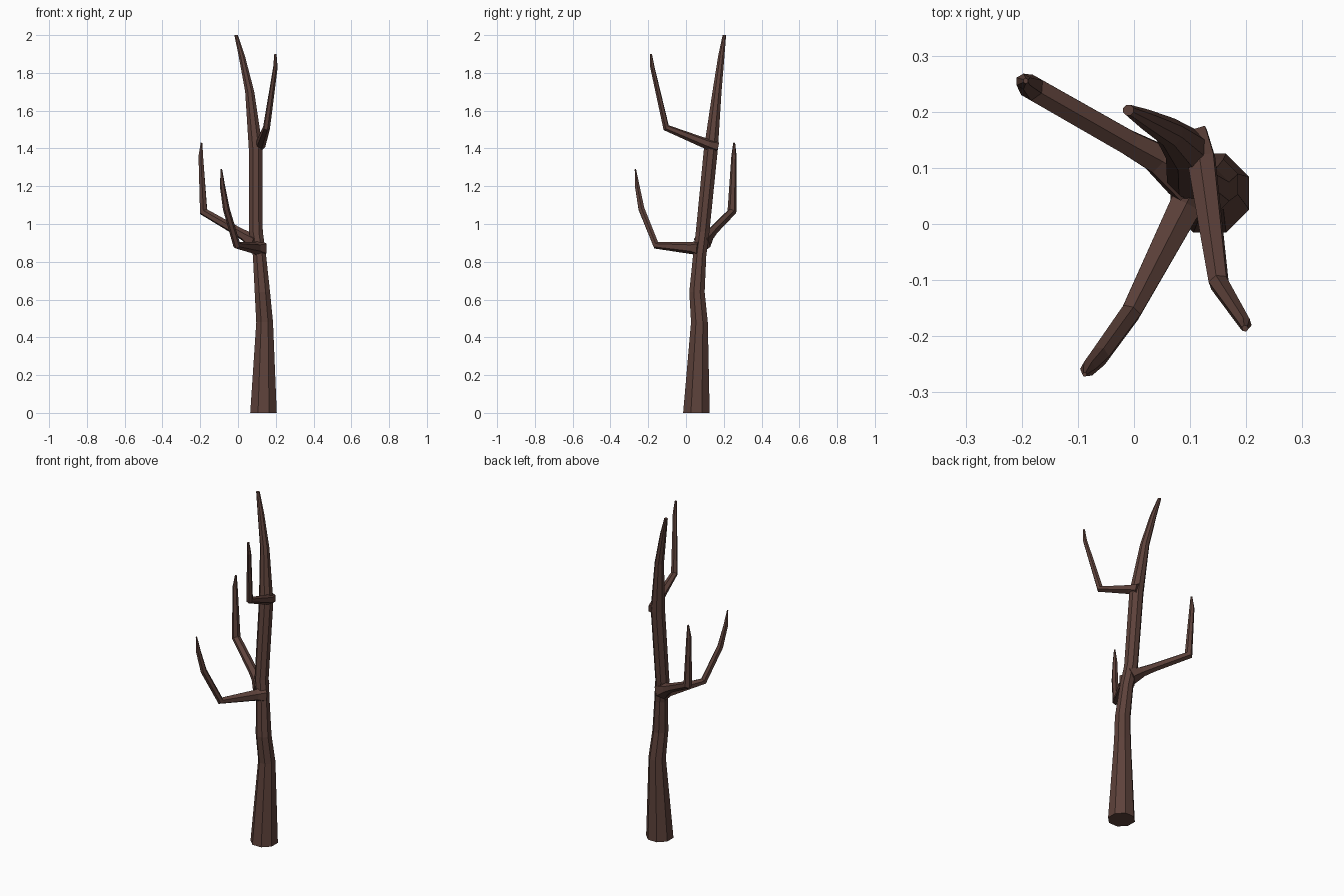
import bpy, bmesh, math
from mathutils import Vector

bark = bpy.data.materials.new("bark")
bark.diffuse_color = (0.11, 0.054, 0.043, 1)


def limb(name, path, sides, level=False):
    """Faceted tapering tube through (x, y, z, radius) points."""
    pts = [Vector(p[:3]) for p in path]
    n = len(pts)
    bm = bmesh.new()
    rings = []
    u = None
    for i, p in enumerate(pts):
        a = (pts[i] - pts[i - 1]).normalized() if i else Vector()
        b = (pts[i + 1] - pts[i]).normalized() if i < n - 1 else Vector()
        t = Vector((0, 0, 1)) if level else (a + b).normalized()
        if u is None:
            u = Vector((1, 0, 0)) if level else Vector((0, 0, 1)).cross(t)
        u = (u - t * u.dot(t)).normalized()
        v = t.cross(u)
        ring = []
        for k in range(sides):
            ang = 2 * math.pi * (k + 0.5) / sides
            ring.append(bm.verts.new(p + (u * math.cos(ang) + v * math.sin(ang)) * path[i][3]))
        rings.append(ring)
    for r, s in zip(rings, rings[1:]):
        for k in range(sides):
            m = (k + 1) % sides
            bm.faces.new((r[k], r[m], s[m], s[k]))
    bm.faces.new(rings[0][::-1])
    bm.faces.new(rings[-1])
    bmesh.ops.recalc_face_normals(bm, faces=bm.faces)
    me = bpy.data.meshes.new(name)
    bm.to_mesh(me)
    bm.free()
    me.materials.append(bark)
    ob = bpy.data.objects.new(name, me)
    bpy.context.collection.objects.link(ob)


# Trunk, bending gently as it rises
limb("trunk", [
    (0.135, 0.055, 0, 0.076),
    (0.141, 0.071, 0.48, 0.048),
    (0.129, 0.058, 0.64, 0.044),
    (0.114, 0.072, 0.83, 0.038),
    (0.095, 0.088, 0.96, 0.039),
    (0.094, 0.132, 1.40, 0.040),
    (0.062, 0.164, 1.70, 0.026),
    (0.020, 0.187, 1.89, 0.018),
    (-0.010, 0.203, 2.0, 0.010)], 8, level=True)

# Lower front branch with a flared collar
limb("front_branch", [
    (0.112, 0.075, 0.870, 0.050),
    (0.093, 0.035, 0.873, 0.033),
    (-0.006, -0.158, 0.887, 0.020),
    (-0.062, -0.236, 1.08, 0.018),
    (-0.082, -0.258, 1.20, 0.014),
    (-0.088, -0.268, 1.29, 0.004)], 6)

# Lower back branch
limb("back_branch", [
    (0.095, 0.085, 0.900, 0.050),
    (0.040, 0.118, 0.935, 0.030),
    (-0.010, 0.145, 0.965, 0.025),
    (-0.182, 0.243, 1.065, 0.024),
    (-0.197, 0.254, 1.36, 0.014),
    (-0.193, 0.255, 1.43, 0.005)], 6)

# Upper branch
limb("upper_branch", [
    (0.100, 0.158, 1.410, 0.036),
    (0.120, 0.115, 1.422, 0.028),
    (0.151, -0.105, 1.510, 0.019),
    (0.198, -0.178, 1.83, 0.012),
    (0.198, -0.186, 1.90, 0.006)], 6)
